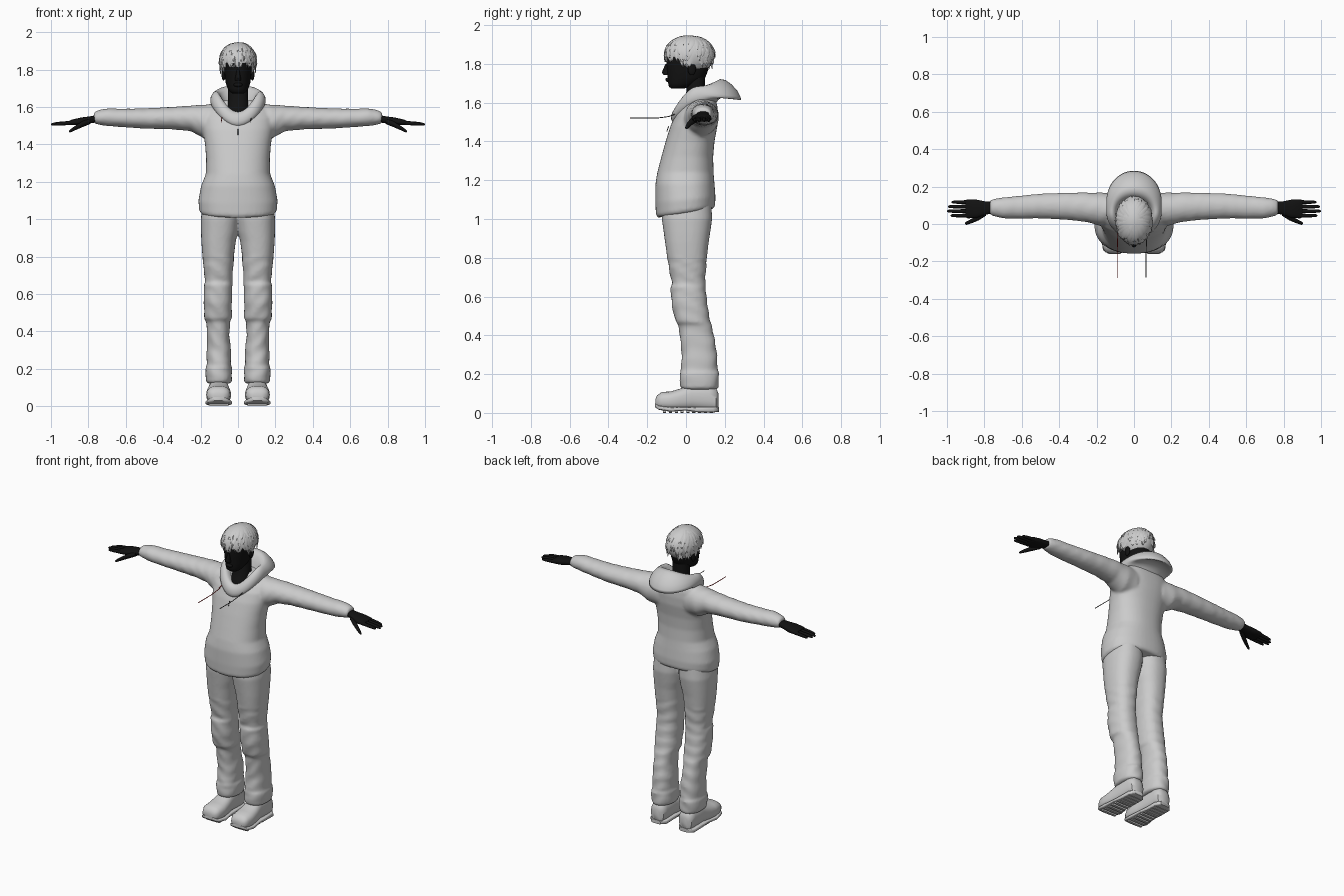
import bpy, bmesh, math, random
from math import sin, cos, pi

random.seed(4)
if "Cube" in bpy.data.objects:
    bpy.data.objects.remove(bpy.data.objects["Cube"])


def material(name, rgb):
    m = bpy.data.materials.new(name)
    m.use_nodes = True
    m.diffuse_color = (*rgb, 1)
    m.node_tree.nodes["Principled BSDF"].inputs["Base Color"].default_value = (*rgb, 1)
    return m


GREY = material("light grey", (0.6, 0.6, 0.6))
BLACK = material("black", (0.006, 0.006, 0.006))
RED = material("red", (0.4, 0.01, 0.01))
DARK = material("dark grey", (0.08, 0.08, 0.08))


def loft(bm, axis, sections, side=1, n=32, power=2.0, steps=1, wrinkle=0.0):
    """Closed tube through sections (t, a0, a1, b0, b1) along an axis."""
    fine = []
    for s, e in zip(sections, sections[1:]):
        fine += [[p + (q - p) * k / steps for p, q in zip(s, e)] for k in range(steps)]
    fine.append(sections[-1])
    rings = []
    for t, a0, a1, b0, b1 in fine:
        ring = []
        for i in range(n):
            u = 2 * pi * i / n
            r = 1 + wrinkle * sin(t * 75 + 2.5 * cos(u + t * 6) + 2 * sin(2 * u))
            ca, sa = [math.copysign(abs(v) ** (2 / power), v) * r for v in (cos(u), sin(u))]
            a = (a0 + a1) / 2 + (a1 - a0) / 2 * ca
            b = (b0 + b1) / 2 + (b1 - b0) / 2 * sa
            x, y, z = {"x": (t, a, b), "y": (a, t, b), "z": (a, b, t)}[axis]
            ring.append(bm.verts.new((x * side, y, z)))
        rings.append(ring)
    for p, q in zip(rings, rings[1:]):
        for i in range(n):
            bm.faces.new((p[i], p[i - 1], q[i - 1], q[i]))
    bm.faces.new(rings[0])
    bm.faces.new(rings[-1])


def ball(bm, centre, radii):
    for v in bmesh.ops.create_uvsphere(bm, u_segments=32, v_segments=20, radius=1)["verts"]:
        v.co = [c + r * p for c, r, p in zip(centre, radii, v.co)]


def finish(name, bm, mat, voxel=0, subsurf=0):
    bmesh.ops.recalc_face_normals(bm, faces=bm.faces)
    mesh = bpy.data.meshes.new(name)
    bm.to_mesh(mesh)
    bm.free()
    ob = bpy.data.objects.new(name, mesh)
    bpy.context.collection.objects.link(ob)
    mesh.materials.append(mat)
    for p in mesh.polygons:
        p.use_smooth = True
    if voxel:
        mod = ob.modifiers.new("blend", "REMESH")
        mod.mode, mod.voxel_size, mod.use_smooth_shade = "VOXEL", voxel, True
        soft = ob.modifiers.new("soften", "SMOOTH")
        soft.factor, soft.iterations = 0.5, 4
    if subsurf:
        ob.modifiers.new("round", "SUBSURF").levels = subsurf
        ob.modifiers["round"].render_levels = subsurf
    else:
        bpy.context.view_layer.objects.active = ob
        ob.select_set(True)
        bpy.ops.object.shade_smooth_by_angle(angle=math.radians(50))
        ob.select_set(False)
    return ob


# Sweater: torso with a hem rising to the back, and both sleeves
bm = bmesh.new()
body = [(1.03, .195, -.145, .14), (1.045, .207, -.155, .15), (1.1, .212, -.158, .152),
        (1.18, .197, -.158, .147), (1.24, .172, -.148, .142), (1.32, .17, -.127, .14),
        (1.4, .176, -.105, .147), (1.48, .19, -.08, .162), (1.54, .195, -.052, .165),
        (1.58, .185, -.02, .162), (1.61, .15, .015, .155), (1.635, .1, .03, .14)]
loft(bm, "z", [(z, -w, w, f, b) for z, w, f, b in body], n=48, power=2.3, steps=3)
for v in bm.verts:
    v.co.z += max(0, 1.2 - v.co.z) / .17 * (v.co.y * .16)
sleeve = [(.1, 0, .16, 1.42, 1.62), (.18, -.01, .168, 1.43, 1.612), (.25, .01, .168, 1.47, 1.607),
          (.35, .022, .168, 1.48, 1.6), (.5, .03, .162, 1.484, 1.592), (.62, .028, .15, 1.492, 1.59),
          (.7, .03, .142, 1.498, 1.592), (.745, .04, .135, 1.505, 1.583), (.77, .05, .127, 1.512, 1.572)]
for s in (1, -1):
    loft(bm, "x", sleeve, s, steps=4, wrinkle=.015)
finish("sweater", bm, GREY, voxel=.009)

# Hood: a collar with a V front that folds back into a hanging flap
bm = bmesh.new()
back = [(.09, 1.59), (.12, 1.64), (.2, 1.63), (.235, 1.595), (.215, 1.66), (.14, 1.73), (.09, 1.72), (.05, 1.62)]
flank = [(.12, 1.58), (.14, 1.6), (.148, 1.62), (.148, 1.645), (.14, 1.67), (.12, 1.688), (.1, 1.68), (.07, 1.6)]
front = [(.1, 1.48), (.137, 1.5), (.138, 1.525), (.132, 1.55), (.12, 1.565), (.106, 1.575), (.09, 1.572), (.05, 1.56)]
N = 40
rings = []
for i in range(N):
    a = 2 * pi * i / N
    w = abs(cos(a)) ** 1.8
    rings.append([])
    for p, q in zip(back if cos(a) > 0 else front, flank):
        d, z = [p[k] * w + q[k] * (1 - w) for k in (0, 1)]
        rings[-1].append(bm.verts.new((sin(a) * d, .06 + cos(a) * d, z)))
for i in range(N):
    for k in range(len(back) - 1):
        bm.faces.new((rings[i - 1][k], rings[i][k], rings[i][k + 1], rings[i - 1][k + 1]))
finish("hood", bm, GREY, subsurf=1)

# Trousers: two legs merged at the hips, with knee pads and turned cuffs
bm = bmesh.new()
leg = [(1.1, -.01, .185, -.12, .13), (1.0, -.01, .199, -.125, .135), (.93, .0, .198, -.115, .125),
       (.88, .012, .196, -.108, .117), (.8, .022, .19, -.097, .108), (.7, .028, .18, -.08, .1),
       (.665, .03, .176, -.07, .1), (.65, .03, .182, -.08, .1), (.55, .033, .183, -.073, .112),
       (.47, .033, .18, -.053, .125), (.45, .042, .17, -.038, .133), (.38, .047, .166, -.03, .148),
       (.3, .037, .167, -.022, .16), (.22, .038, .168, -.027, .163), (.205, .032, .174, -.033, .17),
       (.13, .033, .171, -.03, .168), (.12, .045, .16, -.01, .155)]
for s in (1, -1):
    loft(bm, "z", leg[:5], s, power=2.3, steps=3)
    loft(bm, "z", leg[4:], s, power=2.3, steps=4, wrinkle=.022)
finish("trousers", bm, GREY, voxel=.0085)

# Shoes: rounded upper, separate sole and heel, tread bars
shoe = [(-.158, .08, .13, .035, .07), (-.15, .055, .155, .025, .09), (-.125, .042, .167, .015, .108),
        (-.08, .037, .17, .012, .11), (-.03, .042, .166, .012, .125), (.03, .05, .155, .015, .15),
        (.12, .05, .155, .01, .15), (.155, .057, .148, .01, .13), (.167, .08, .125, .02, .1)]
sole = [(-.16, .075, .135, .03, .05), (-.14, .042, .166, .016, .038), (-.08, .032, .174, .006, .03),
        (0, .042, .164, .012, .03), (.06, .045, .162, .003, .03), (.14, .045, .162, .002, .03),
        (.17, .07, .135, .006, .03)]
for s, label in ((1, "left"), (-1, "right")):
    bm = bmesh.new()
    loft(bm, "y", shoe, s, power=2.5)
    loft(bm, "y", sole, s, power=5)
    for k in range(9):
        y = -.11 + k * .03
        loft(bm, "y", [(y - .008, .05, .155, 0, .02), (y + .008, .05, .155, 0, .02)], s, n=16, power=6)
    finish(label + "_shoe", bm, GREY)

# Hands: palm, four fingers and a thumb
palm = [(.74, .06, .12, 1.52, 1.56), (.79, .05, .12, 1.512, 1.55), (.84, .033, .13, 1.502, 1.543),
        (.89, .03, .132, 1.502, 1.532), (.9, .035, .128, 1.506, 1.526)]
for s, label in ((1, "left"), (-1, "right")):
    bm = bmesh.new()
    loft(bm, "x", palm, s, n=20, power=2.6)
    for y, tip in ((.045, .98), (.069, 1.0), (.093, .995), (.117, .975)):
        loft(bm, "x", [(.87, y - .011, y + .011, 1.505, 1.528), (tip - .03, y - .009, y + .009, 1.5, 1.52),
                       (tip - .006, y - .007, y + .007, 1.5, 1.514), (tip, y - .003, y + .003, 1.503, 1.51)],
             s, n=10)
    loft(bm, "x", [(.79, .045, .085, 1.508, 1.54), (.83, .02, .055, 1.492, 1.525), (.87, .003, .027, 1.475, 1.5),
                   (.897, -.005, .012, 1.463, 1.48), (.904, 0, .006, 1.465, 1.472)], s, n=10)
    finish(label + "_hand", bm, BLACK)

# Head and neck with nose, lips and ears
bm = bmesh.new()
skull = [(1.672, .03, -.075, -.01), (1.682, .045, -.088, .02), (1.7, .056, -.092, .06), (1.73, .066, -.094, .1),
         (1.77, .071, -.098, .115), (1.81, .075, -.102, .125), (1.86, .076, -.098, .13), (1.91, .055, -.06, .1)]
neck = [(1.53, .04, -.04, .08), (1.56, .058, -.042, .1), (1.6, .06, -.02, .1), (1.64, .054, .0, .098),
        (1.7, .052, .005, .098), (1.76, .05, .01, .1)]
for part in (skull, neck):
    loft(bm, "z", [(z, -w, w, f, b) for z, w, f, b in part], power=2.2)
loft(bm, "z", [(1.742, -.016, .016, -.116, -.08), (1.755, -.015, .015, -.125, -.08), (1.8, -.007, .007, -.106, -.08)], n=12)
ball(bm, (0, -.093, 1.718), (.024, .013, .011))
for s in (1, -1):
    ball(bm, (s * .077, .03, 1.775), (.011, .021, .034))
finish("head", bm, BLACK)

# Hair: cap trimmed along the hairline, covered in tapered locks
bm = bmesh.new()
C, R = (0, .018, 1.843), (.096, .126, .103)


def hairline(y):
    return 1.835 - .1 * min(1, max(0, (y + .05) / .1))


ball(bm, C, R)
for v in bm.verts:
    v.co.z = max(v.co.z, hairline(v.co.y))
for i in range(130):
    phi, start = i * 2.4, .25 + 1.25 * (i % 13) / 13
    lift, width = random.uniform(.03, .07), random.uniform(.1, .2)
    twist = random.uniform(-.3, .3)
    rows = []
    for k in range(6):
        f = k / 5
        th = start + .85 * f
        row = []
        for e in (-1, 0, 1):
            u = phi + twist * f + e * width * (1 - f) ** .6 / max(.4, sin(th))
            grow = (1.0 if e else 1.025) + lift * f
            x, y = [C[j] + R[j] * grow * sin(min(th, 1.9)) * g for j, g in ((0, cos(u)), (1, sin(u)))]
            z = max(C[2] + R[2] * grow * cos(th), hairline(y) - .025 * f)
            row.append(bm.verts.new((x, y, min(z, 1.95))))
        rows.append(row)
    for p, q in zip(rows, rows[1:]):
        for e in (0, 1):
            bm.faces.new((p[e], q[e], q[e + 1], p[e + 1]))
finish("hair", bm, GREY)

# Drawstrings blown forward, and a small zip pull
for name, mat, pts in (
        ("right_drawstring", RED, [(-.085, -.03, 1.55), (-.088, -.09, 1.528), (-.09, -.15, 1.52), (-.09, -.29, 1.52)]),
        ("left_drawstring", DARK, [(.075, -.03, 1.55), (.067, -.09, 1.528), (.065, -.15, 1.52), (.065, -.285, 1.52)]),
        ("zip_pull", DARK, [(0, -.088, 1.48), (0, -.092, 1.47), (0, -.096, 1.46), (0, -.099, 1.45)])):
    curve = bpy.data.curves.new(name, "CURVE")
    curve.dimensions, curve.bevel_depth, curve.use_fill_caps = "3D", .0022, True
    spline = curve.splines.new("POLY")
    spline.points.add(len(pts) - 1)
    for p, co in zip(spline.points, pts):
        p.co = (*co, 1)
    curve.materials.append(mat)
    bpy.context.collection.objects.link(bpy.data.objects.new(name, curve))
